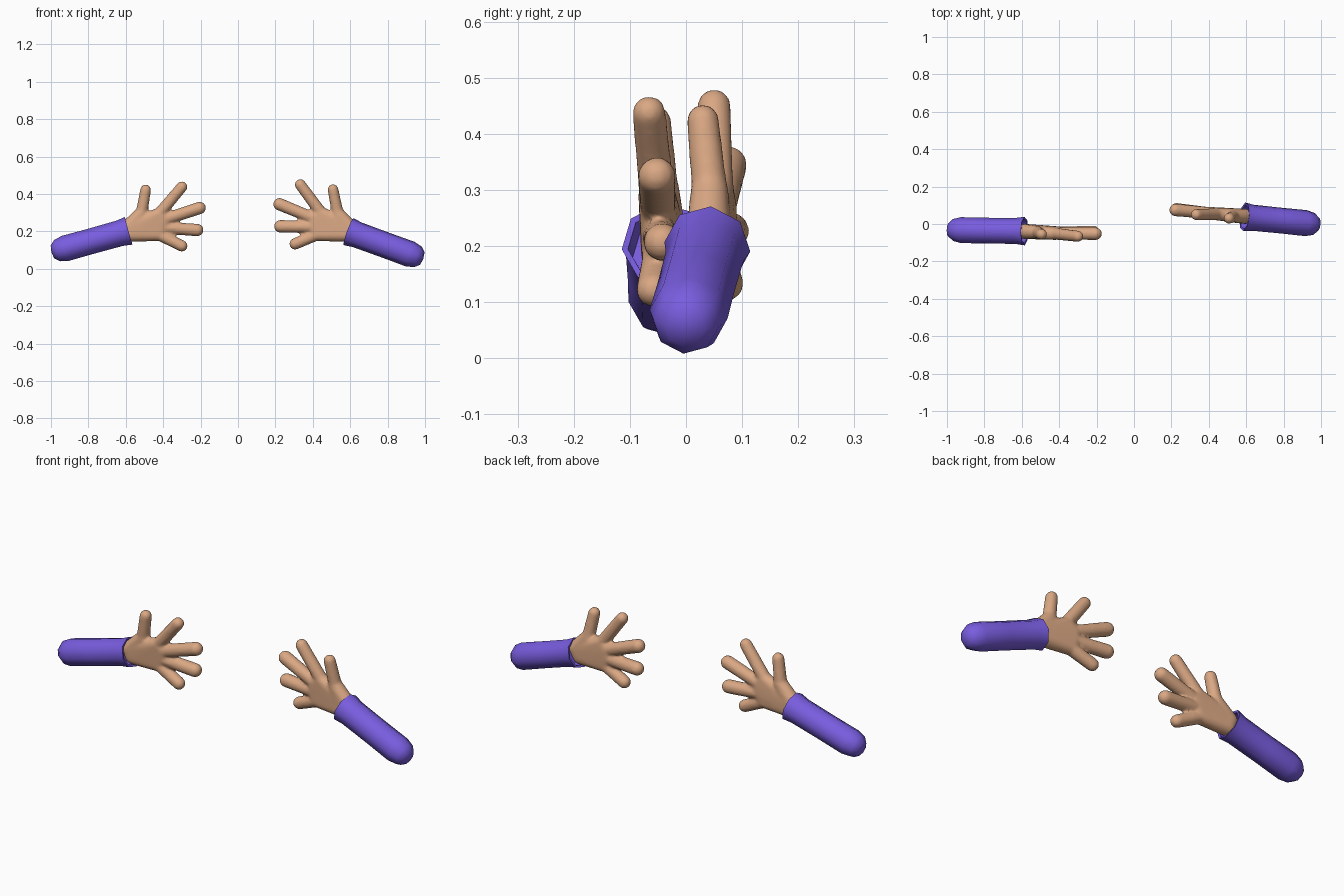
import bpy, bmesh, math
from mathutils import Vector, Matrix

if "Cube" in bpy.data.objects:
    bpy.data.objects.remove(bpy.data.objects["Cube"])


def material(name, rgb):
    m = bpy.data.materials.new(name)
    m.use_nodes = True
    m.diffuse_color = (*rgb, 1)
    m.node_tree.nodes["Principled BSDF"].inputs["Base Color"].default_value = (*rgb, 1)
    return m


SKIN = material("warm skin", (0.70, 0.39, 0.23))
CLOTH = material("violet cloth", (0.19, 0.11, 0.74))


def add_object(name, bm, mat):
    mesh = bpy.data.meshes.new(name)
    bmesh.ops.recalc_face_normals(bm, faces=bm.faces)
    bm.to_mesh(mesh)
    bm.free()
    mesh.materials.append(mat)
    ob = bpy.data.objects.new(name, mesh)
    bpy.context.collection.objects.link(ob)
    bpy.ops.object.select_all(action="DESELECT")
    ob.select_set(True)
    bpy.context.view_layer.objects.active = ob
    return ob


def add_hull(target, balls):
    """Add the rounded solid wrapped around a few (centre, radius) balls."""
    bm = bmesh.new()
    for centre, r in balls:
        ball = bmesh.new()
        bmesh.ops.create_icosphere(ball, subdivisions=3, radius=r)
        for v in ball.verts:
            bm.verts.new(v.co + Vector(centre))
        ball.free()
    bmesh.ops.convex_hull(bm, input=bm.verts)
    bmesh.ops.delete(bm, geom=[v for v in bm.verts if not v.link_faces], context="VERTS")
    part = bpy.data.meshes.new("part")
    bm.to_mesh(part)
    bm.free()
    target.from_mesh(part)
    bpy.data.meshes.remove(part)


def hand(name, wrist, fingers):
    """Each finger is (knuckle, tip centre, tip radius), thumb first."""
    bm = bmesh.new()
    # Palm: a flat wedge from the wrist to the four knuckles
    wrist_top, wrist_low = wrist
    wrist_balls = [(wrist_top, 0.04), (wrist_low, 0.04)]
    add_hull(bm, wrist_balls + [(k, 0.033) for k, t, r in fingers[1:]])
    # Thumb root
    add_hull(bm, wrist_balls + [(fingers[0][0], 0.034)])
    # Fingers and thumb
    for knuckle, tip, r in fingers:
        add_hull(bm, [(knuckle, 0.032), (tip, r)])
    ob = add_object(name, bm, SKIN)
    # Fuse the parts into one soft surface
    fuse = ob.modifiers.new("fuse", "REMESH")
    fuse.mode = "VOXEL"
    fuse.voxel_size = 0.007
    fuse.use_smooth_shade = True
    soft = ob.modifiers.new("soften", "SMOOTH")
    soft.factor = 0.5
    soft.iterations = 8
    bpy.ops.object.shade_smooth()


# Distance along the sleeve (0 elbow, 1 cuff), offset, radius; last rows turn inside the cuff
SLEEVE = [(0, 0, 0.036), (0, 0.025, 0.059), (0, 0.07, 0.070), (0.5, 0, 0.069), (1, -0.05, 0.070),
          (1, 0, 0.077), (1, -0.002, 0.066), (1, -0.06, 0.058)]


def sleeve(name, elbow, cuff, sides=8):
    elbow, cuff = Vector(elbow), Vector(cuff)
    axis = cuff - elbow
    turn = axis.to_track_quat("Z", "Y").to_matrix().to_4x4()
    bm = bmesh.new()
    rings = []
    for t, offset, r in SLEEVE:
        z = t * axis.length + offset
        rings.append([bm.verts.new((r * math.cos(a), r * math.sin(a), z))
                      for a in (math.tau * (i + 0.15) / sides for i in range(sides))])
    for lower, upper in zip(rings, rings[1:]):
        for i in range(sides):
            j = (i + 1) % sides
            bm.faces.new((lower[i], lower[j], upper[j], upper[i]))
    # Domed elbow end and closed cuff inside
    dome = bm.verts.new((0, 0, -0.006))
    for i in range(sides):
        bm.faces.new((dome, rings[0][(i + 1) % sides], rings[0][i]))
    bm.faces.new(rings[-1])
    bm.transform(Matrix.Translation(elbow) @ turn)
    add_object(name, bm, CLOTH)
    bpy.ops.object.shade_smooth_by_angle(angle=math.radians(50))


# Right arm
sleeve("right_sleeve", (-0.992, 0.092, 0) and (-0.992, -0.032, 0.09), (-0.585, -0.038, 0.203))
hand("right_hand", ((-0.59, -0.04, 0.222), (-0.575, -0.04, 0.184)), [
    ((-0.515, -0.045, 0.30), (-0.494, -0.055, 0.422), 0.029),
    ((-0.42, -0.052, 0.295), (-0.300, -0.066, 0.438), 0.030),
    ((-0.39, -0.050, 0.265), (-0.205, -0.052, 0.325), 0.034),
    ((-0.40, -0.046, 0.220), (-0.218, -0.042, 0.207), 0.034),
    ((-0.42, -0.046, 0.182), (-0.300, -0.058, 0.122), 0.031),
])

# Left arm
sleeve("left_sleeve", (0.985, -0.002, 0.055), (0.59, 0.038, 0.199))
hand("left_hand", ((0.60, 0.040, 0.222), (0.575, 0.042, 0.184)), [
    ((0.532, 0.042, 0.30), (0.508, 0.030, 0.424), 0.029),
    ((0.445, 0.053, 0.298), (0.333, 0.050, 0.450), 0.030),
    ((0.405, 0.058, 0.270), (0.222, 0.075, 0.345), 0.034),
    ((0.405, 0.058, 0.224), (0.226, 0.079, 0.227), 0.034),
    ((0.42, 0.056, 0.182), (0.305, 0.072, 0.133), 0.031),
])
